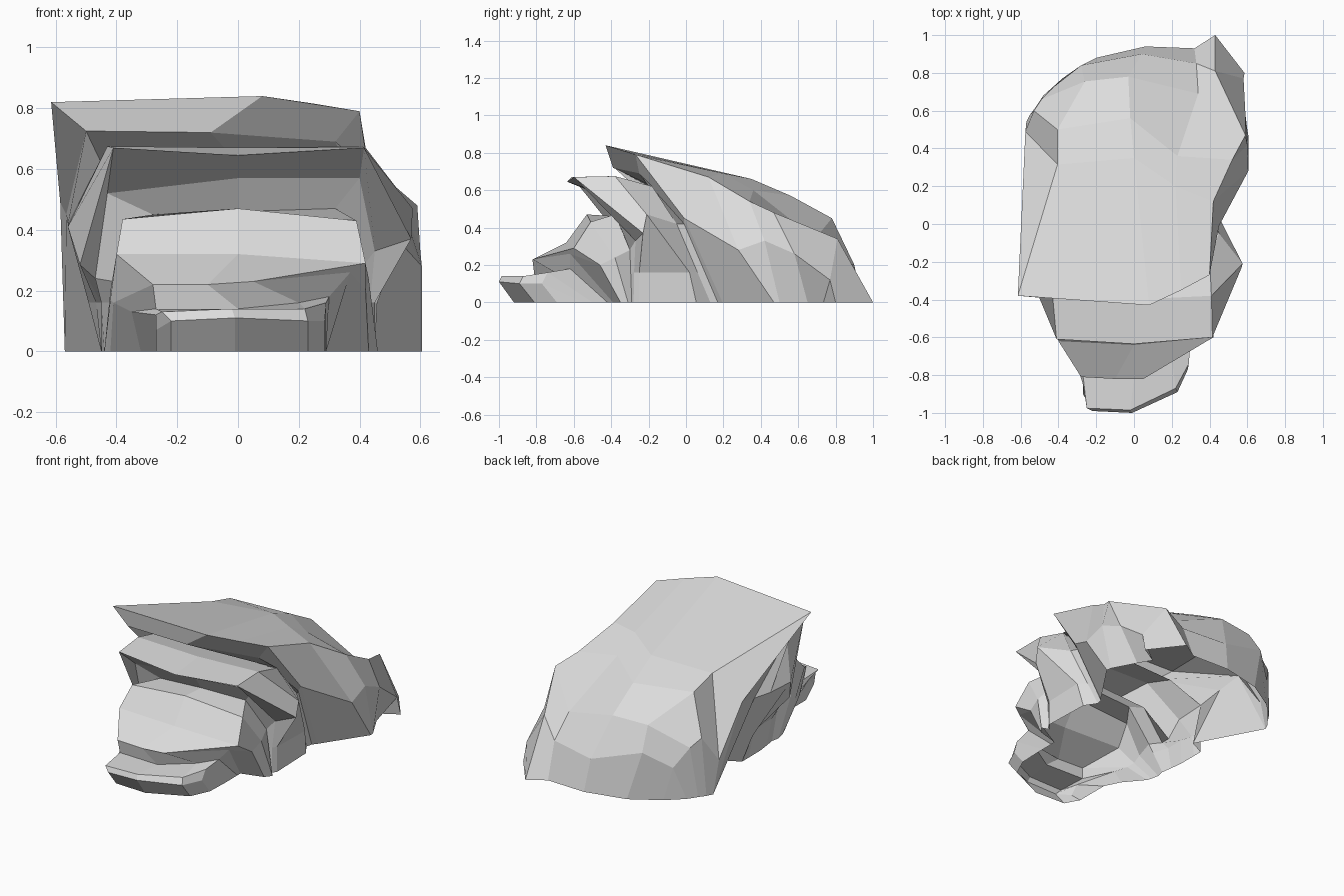
import bpy
import bmesh
from mathutils import Vector

if "Cube" in bpy.data.objects:
    bpy.data.objects.remove(bpy.data.objects["Cube"], do_unlink=True)

# One plain stone colour
stone = bpy.data.materials.new("grey_stone")
stone.use_nodes = True
stone.diffuse_color = (0.72, 0.72, 0.72, 1)
stone.node_tree.nodes["Principled BSDF"].inputs["Base Color"].default_value = (0.72, 0.72, 0.72, 1)


def rib(left_foot, *crest, right_foot):
    """An arch over the rock; each foot is an (x, y) point on the ground."""
    points = [(*left_foot, 0), *crest, (*right_foot, 0)]
    return [Vector(p) for p in points]


def ankle(foot, shin, pinch, height=0.16):
    """A point on the edge above a foot, pinched towards upright."""
    on_edge = foot.lerp(shin, height / shin.z)
    return on_edge.lerp(foot + Vector((0, 0, height)), pinch)


def with_ankles(source, pinch):
    """Add a step above both feet of an arch."""
    left = ankle(source[0], source[1], pinch)
    right = ankle(source[-1], source[-2], pinch)
    return [source[0], left, *source[1:-1], right, source[-1]]


def drop_to_ground(source, pull_back):
    """Copy an arch flat onto the ground, moved back along y."""
    flat = []
    for point in source:
        shift = pull_back if point.z > 0 else 0
        flat.append(Vector((point.x, point.y + shift, 0)))
    return flat


def loft(name, ribs):
    """Skin a faceted stone sheet across neighbouring arches."""
    bm = bmesh.new()
    rows = [[bm.verts.new(point) for point in arch] for arch in ribs]
    for back, front in zip(rows, rows[1:]):
        for i in range(len(back) - 1):
            bm.faces.new((back[i], front[i], front[i + 1], back[i + 1]))
    bmesh.ops.remove_doubles(bm, verts=bm.verts, dist=0.001)
    mesh = bpy.data.meshes.new(name)
    bm.to_mesh(mesh)
    bm.free()
    mesh.materials.append(stone)
    obj = bpy.data.objects.new(name, mesh)
    bpy.context.scene.collection.objects.link(obj)
    return obj


# Large rear slab: arches from the ground at the back up to the high lip
back_foot = [Vector((x, y, 0)) for x, y in (
    (-.48, .68), (-.38, .77), (-.2, .88), (.06, .94),
    (.32, .93), (.43, 1), (.585, .8), (.47, .735))]
back_wall = rib((-.48, .68), (-.42, .73, .2), (-.28, .84, .3), (.04, .9, .2),
                (.33, .85, .22), (.43, .81, .34), (.58, .77, .12),
                right_foot=(.47, .735))
back_edge = rib((-.52, .62), (-.49, .66, .32), (-.26, .755, .44), (-.03, .78, .45),
                (.34, .69, .34), (.59, .47, .48), (.59, .58, .26),
                right_foot=(.52, .65))
crown = rib((-.55, .58), (-.53, .6, .37), (-.405, .5, .59), (-.02, .56, .57),
            (.23, .36, .6), (.52, .34, .54), (.6, .42, .33),
            right_foot=(.6, .5))
roof = rib((-.57, .54), (-.575, .49, .2), (-.405, .315, .64), (0, .35, .66),
           (.22, .2, .69), (.42, .12, .67), (.605, .28, .28),
           right_foot=(.605, .47))
high_lip = rib((-.57, .54), (-.585, .27, .49), (-.615, -.38, .82), (.08, -.43, .84),
               (.25, -.35, .815), (.4, -.27, .79), (.45, -.01, .45),
               right_foot=(.42, .195))
loft("rear_slab", [back_foot, back_wall, back_edge, crown, roof, high_lip])

# Hollow below the high lip
hollow_edge = rib((-.35, .13), (-.565, .12, .45), (-.5, -.39, .725), (-.09, -.39, .72),
                  (.32, -.25, .69), (.43, -.01, .42), right_foot=(.4, .17))
middle_root = rib((-.45, .08), (-.56, -.05, .42), (-.45, -.2, .62), (0, -.18, .62),
                  (.4, -.18, .62), (.45, -.05, .42), right_foot=(.39, .13))
loft("rear_hollow", [high_lip[:4] + high_lip[5:], hollow_edge, middle_root])

# Middle slab with its upturned lip and undercut
middle_top = rib((-.45, .02), (-.56, -.25, .41), (-.43, -.39, .675), (0, -.4, .67),
                 (.41, -.38, .675), (.575, -.21, .47), right_foot=(.44, .055))
middle_lip = rib((-.45, -.1), (-.52, -.3, .285), (-.41, -.61, .67), (0, -.635, .645),
                 (.415, -.6, .67), (.57, -.23, .37), right_foot=(.45, -.25))
middle_under = rib((-.44, -.18), (-.47, -.3, .24), (-.43, -.42, .52), (0, -.45, .57),
                   (.4, -.42, .57), (.45, -.27, .33), right_foot=(.43, -.28))
front_root = rib((-.43, -.25), (-.41, -.35, .23), (-.28, -.38, .45), (0, -.37, .46),
                 (.32, -.38, .47), (.41, -.3, .28), right_foot=(.41, -.29))
loft("middle_slab", [with_ankles(middle_root, pinch=0), with_ankles(middle_top, pinch=0.6),
                     with_ankles(middle_lip, pinch=1), with_ankles(middle_under, pinch=0.5),
                     with_ankles(front_root, pinch=0)])

# Front block with a sloping ledge
block_top = rib((-.44, -.3), (-.42, -.45, .2), (-.38, -.52, .435), (0, -.53, .47),
                (.39, -.51, .43), (.43, -.38, .24), right_foot=(.46, -.31))
block_face = rib((-.43, -.35), (-.42, -.5, .17), (-.4, -.62, .32), (0, -.64, .32),
                 (.42, -.6, .29), (.42, -.46, .2), right_foot=(.43, -.35))
ledge = rib((-.42, -.38), (-.41, -.55, .16), (-.28, -.81, .22), (-.1, -.82, .22),
            (.05, -.82, .23), (.37, -.62, .26), right_foot=(.29, -.39))
nose_root = rib((-.32, -.5), (-.35, -.6, .13), (-.27, -.8, .14), (0, -.81, .14),
                (.2, -.7, .16), (.3, -.62, .18), right_foot=(.29, -.42))
loft("front_block", [front_root, block_top, block_face, ledge, nose_root])

# Low nose stone at the very front
nose_lip = rib((-.27, -.6), (-.27, -.85, .12), (-.25, -.975, .13), (-.02, -.985, .14),
               (.22, -.87, .14), (.29, -.74, .16), right_foot=(.29, -.5))
nose_edge = rib((-.27, -.68), (-.27, -.9, .07), (-.22, -.99, .1), (-.01, -1, .11),
                (.23, -.89, .1), (.285, -.77, .1), right_foot=(.29, -.55))
nose_foot = drop_to_ground(nose_edge, pull_back=0.08)
loft("nose_stone", [nose_root, nose_lip, nose_edge, nose_foot])
